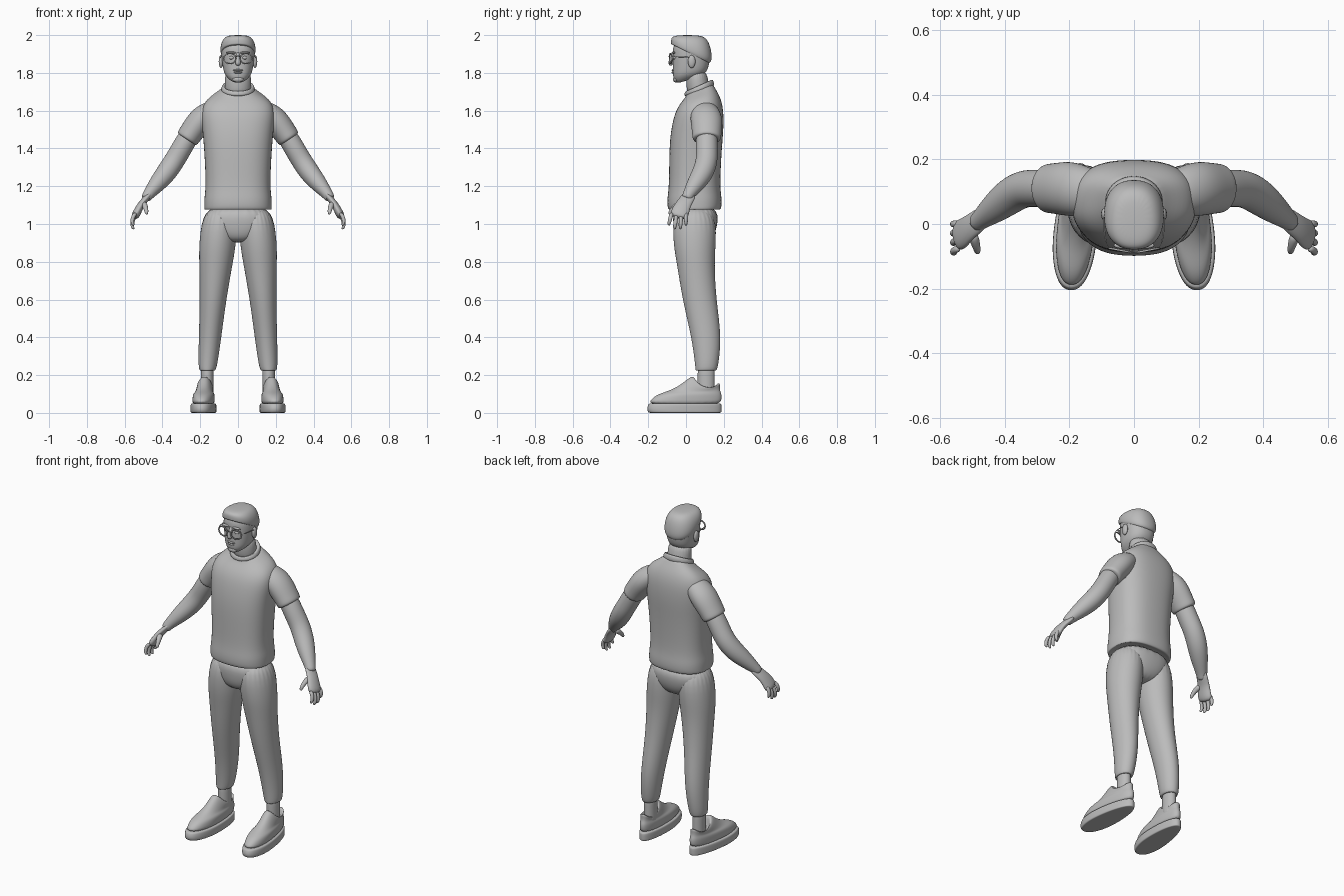
import bpy, bmesh
from math import sin, cos, pi, copysign
from mathutils import Vector

if "Cube" in bpy.data.objects:
    bpy.data.objects.remove(bpy.data.objects["Cube"])

grey = bpy.data.materials.new("plain grey")
grey.use_nodes = True
colour = (0.5, 0.5, 0.5, 1)
grey.diffuse_color = colour
grey.node_tree.nodes["Principled BSDF"].inputs["Base Color"].default_value = colour


def finish(name, bm, mirror, levels):
    """Turn a bmesh into a smooth, optionally mirrored object."""
    bmesh.ops.recalc_face_normals(bm, faces=bm.faces)
    mesh = bpy.data.meshes.new(name)
    bm.to_mesh(mesh)
    bm.free()
    mesh.materials.append(grey)
    mesh.shade_smooth()
    part = bpy.data.objects.new(name, mesh)
    bpy.context.scene.collection.objects.link(part)
    if mirror:
        part.modifiers.new("other side", 'MIRROR')
    if levels:
        smooth = part.modifiers.new("smooth", 'SUBSURF')
        smooth.levels = smooth.render_levels = levels


def skin(name, rings, mirror=False, levels=2, closed=False):
    """Bridge equal rings of points; cap the ends or join them in a loop."""
    bm = bmesh.new()
    loops = [[bm.verts.new(point) for point in ring] for ring in rings]
    count = len(loops[0])
    following = loops[1:] + loops[:1] if closed else loops[1:]
    for lower, upper in zip(loops, following):
        for i in range(count):
            j = (i + 1) % count
            bm.faces.new((lower[i], lower[j], upper[j], upper[i]))
    if not closed:
        bm.faces.new(loops[0])
        bm.faces.new(loops[-1])
    finish(name, bm, mirror, levels)


def signed_power(value, power):
    return copysign(abs(value) ** (2 / power), value)


def level(z):
    return 0


def loft(name, sections, centre=level, tilt=level, sag=level, power=2.3,
         mirror=False, shape=Vector, count=24):
    """Stack rounded outlines given as height, front, back and half width."""
    rings = []
    for z, front, back, half in sections:
        ring = []
        for i in range(count):
            angle = 2 * pi * i / count
            across = signed_power(cos(angle), power)
            depth = signed_power(sin(angle), power) / 2
            height = z + tilt(z) * depth - sag(z) * cos(angle) ** 2
            ring.append(shape((centre(z) + half * across,
                               (front + back) / 2 + (back - front) * depth, height)))
        rings.append(ring)
    skin(name, rings, mirror)


def tube(name, path, flat=1, mirror=True, count=12):
    """Sweep an oval along a path given as x, y, z and radius."""
    points = [Vector(step[:3]) for step in path]
    rings = []
    for i, point in enumerate(points):
        ahead = points[min(i + 1, len(points) - 1)]
        along = (ahead - points[max(i - 1, 0)]).normalized()
        guide = Vector((1, 0, 0)) if abs(along.y) > 0.9 else Vector((0, 1, 0))
        wide = (guide - along * along.dot(guide)).normalized() * path[i][3]
        thin = along.cross(wide) * flat
        angles = [2 * pi * k / count for k in range(count)]
        rings.append([point + wide * cos(a) + thin * sin(a) for a in angles])
    skin(name, rings, mirror)


def ball(name, centre, size, mirror=True):
    bm = bmesh.new()
    bmesh.ops.create_uvsphere(bm, u_segments=20, v_segments=12, radius=1)
    bmesh.ops.scale(bm, vec=size, verts=bm.verts)
    bmesh.ops.translate(bm, vec=centre, verts=bm.verts)
    finish(name, bm, mirror, 0)


# Shirt body and collar, rising toward the nape
def shoulder_tilt(z):
    return max(0, z - 1.53) * 0.3


loft("shirt", [
    (1.09, -.07, .16, .15), (1.07, -.09, .18, .18), (1.09, -.1, .19, .18),
    (1.14, -.1, .19, .18), (1.2, -.09, .18, .17), (1.4, -.09, .19, .18),
    (1.5, -.08, .2, .19), (1.6, -.06, .2, .2), (1.66, -.03, .18, .17),
    (1.7, 0, .15, .1), (1.72, 0, .14, .08)], tilt=shoulder_tilt, power=2.5)
loft("collar", [
    (1.69, -.01, .15, .09), (1.72, -.01, .15, .09), (1.74, 0, .14, .08),
    (1.72, .01, .12, .07)], tilt=shoulder_tilt, power=2)
tube("sleeve", [
    (.1, .1, 1.61, .06), (.15, .1, 1.59, .08), (.2, .11, 1.55, .09),
    (.25, .11, 1.48, .08), (.27, .11, 1.45, .08), (.272, .11, 1.447, .06)], flat=.82)

# Trousers: seat and tapering legs
loft("trouser_seat", [
    (.9, -.03, .11, .06), (.94, -.06, .15, .12), (1, -.07, .17, .17),
    (1.1, -.07, .17, .17)], power=2.5)
loft("trouser_leg", [
    (1.1, -.07, .16, .09), (.9, -.07, .16, .1), (.8, -.05, .15, .09),
    (.6, -.02, .16, .07), (.4, .03, .19, .06), (.24, .05, .17, .05),
    (.22, .05, .16, .04), (.23, .06, .15, .03)],
    centre=lambda z: .18 - .08 * z, power=2, mirror=True)
tube("ankle", [(.163, .107, z, .047) for z in (.26, .2, .14, .08)], flat=.75)


# Shoes: narrower at the heel and turned outward
def shoe_shape(point):
    x, y, z = point
    return Vector((.18 + x * (1 - max(0, y + .05)) - y * .07, y, z))


loft("shoe_sole", [
    (0, -.19, .18, .06), (0, -.2, .19, .07), (.02, -.21, .19, .07),
    (.05, -.2, .19, .07), (.05, -.19, .18, .06)], shape=shoe_shape, mirror=True)
loft("shoe_upper", [
    (.04, -.2, .18, .06), (.07, -.19, .19, .06), (.1, -.15, .19, .06),
    (.12, -.08, .18, .05), (.15, -.02, .18, .05), (.18, .03, .18, .05),
    (.17, .05, .16, .04), (.11, .06, .15, .03)], shape=shoe_shape, mirror=True,
    tilt=lambda z: -max(0, z - .14), sag=lambda z: max(0, z - .1) / 2)

# Arms, hands and fingers
tube("arm", [
    (.22, .11, 1.53, .05), (.27, .11, 1.45, .06), (.31, .11, 1.38, .06),
    (.34, .11, 1.33, .06), (.38, .09, 1.27, .06), (.43, .05, 1.21, .05),
    (.48, .01, 1.15, .03), (.49, 0, 1.13, .03)], flat=.95)
tube("palm", [
    (.46, .03, 1.17, .03), (.48, .01, 1.14, .04), (.51, -.01, 1.11, .04),
    (.53, -.03, 1.07, .05), (.55, -.04, 1.03, .05)], flat=.45)
for i, finger in enumerate(("index", "middle", "ring", "little")):
    y = i * .025 - .075
    tip = .97 + .01 * (i - 1.5) ** 2
    tube(finger + "_finger", [
        (.54, y, 1.06, .012), (.56, y * 1.1, tip + .04, .012),
        (.56, y * 1.2, tip + .01, .01), (.55, y * 1.2, tip, .006)], count=8)
tube("thumb", [
    (.5, -.03, 1.11, .02), (.49, -.06, 1.09, .015), (.485, -.08, 1.07, .012),
    (.483, -.09, 1.05, .008)], count=8)

# Neck, head and hair
loft("neck", [(1.66, .01, .14, .07), (1.74, 0, .12, .07), (1.82, 0, .11, .07)], power=2)
loft("head", [
    (1.76, -.04, .05, .03), (1.77, -.06, .09, .05), (1.79, -.07, .1, .07),
    (1.82, -.07, .12, .08), (1.9, -.07, .13, .09), (1.95, -.07, .13, .09),
    (1.98, -.03, .08, .05)], tilt=lambda z: max(0, 1.82 - z) * .6)
loft("hair", [
    (1.9, -.06, .11, .08), (1.9, -.08, .13, .09), (1.92, -.08, .14, .095),
    (1.96, -.08, .13, .09), (1.99, -.07, .11, .07), (2, -.03, .07, .04)],
    tilt=lambda z: z - 2)

# Face
ball("ear", (.09, .03, 1.86), (.012, .02, .034))
ball("eye", (.034, -.06, 1.88), (.015, .01, .009))
ball("brow", (.036, -.066, 1.907), (.027, .01, .006))
tube("nose", [
    (0, -.06, 1.91, .009), (0, -.07, 1.89, .01), (0, -.08, 1.86, .014),
    (0, -.08, 1.85, .015), (0, -.075, 1.84, .01)], mirror=False)
ball("upper_lip", (0, -.066, 1.814), (.026, .01, .006), mirror=False)
ball("lower_lip", (0, -.066, 1.802), (.021, .01, .006), mirror=False)
ball("chin", (0, -.053, 1.766), (.03, .016, .017), mirror=False)

# Spectacles: round rims, bridge and side arms
wire = .003
rim = []
for i in range(24):
    angle = 2 * pi * i / 24
    outward = Vector((cos(angle), 0, sin(angle)))
    x, z = .044 + .032 * cos(angle), 1.876 + .027 * sin(angle)
    corner = Vector((x, x * .2 - .09, z))
    rim.append([corner + outward * wire * a + Vector((0, wire * b, 0))
                for a, b in ((1, -1), (1, 1), (-1, 1), (-1, -1))])
skin("spectacle_rim", rim, mirror=True, levels=0, closed=True)
tube("spectacle_bridge", [
    (x, -.09, 1.89 - abs(x) / 3, wire) for x in (-.014, 0, .014)], mirror=False, count=6)
tube("spectacle_arm", [
    (.074, -.075, 1.885, wire), (.088, -.06, 1.885, wire),
    (.094, 0, 1.885, wire), (.093, .03, 1.88, wire)], count=6)
